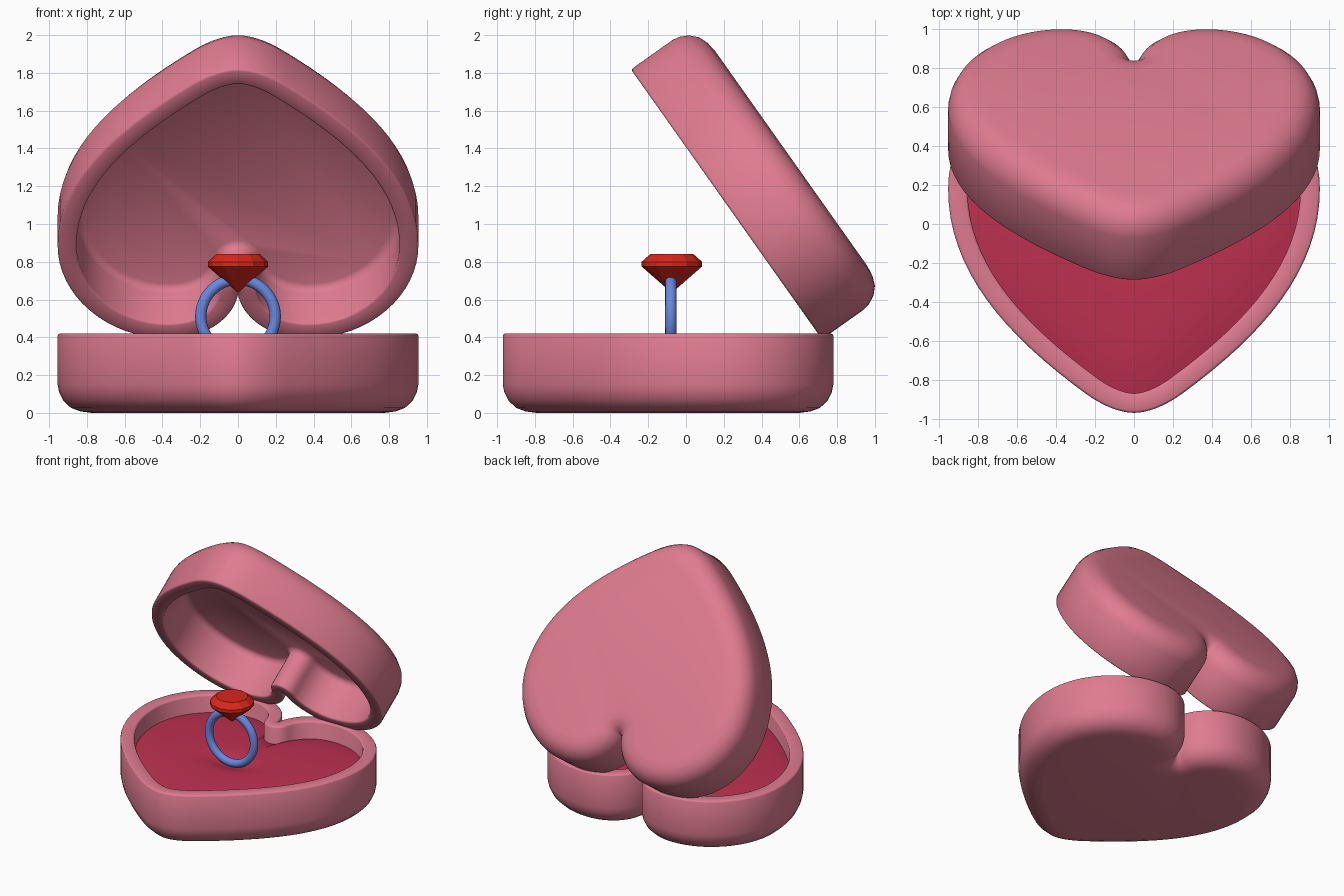
import bpy, bmesh, math
from mathutils import Vector, Matrix
from mathutils.geometry import interpolate_bezier

if "Cube" in bpy.data.objects:
    bpy.data.objects.remove(bpy.data.objects["Cube"])


def material(name, rgb):
    m = bpy.data.materials.new(name)
    m.diffuse_color = (*rgb, 1)
    m.use_nodes = True
    m.node_tree.nodes["Principled BSDF"].inputs["Base Color"].default_value = m.diffuse_color
    return m


PINK = material("pink_shell", (0.74, 0.20, 0.28))
VELVET = material("crimson_velvet", (0.52, 0.03, 0.08))
BLUE = material("blue_metal", (0.14, 0.25, 0.74))
RED = material("red_gem", (0.70, 0.02, 0.01))


def finish(bm, name, mat, smooth=True):
    bmesh.ops.remove_doubles(bm, verts=bm.verts, dist=0.0005)
    bmesh.ops.recalc_face_normals(bm, faces=bm.faces)
    me = bpy.data.meshes.new(name)
    bm.to_mesh(me)
    bm.free()
    me.materials.append(mat)
    ob = bpy.data.objects.new(name, me)
    bpy.context.collection.objects.link(ob)
    if smooth:
        bpy.ops.object.select_all(action='DESELECT')
        ob.select_set(True)
        bpy.context.view_layer.objects.active = ob
        bpy.ops.object.shade_smooth_by_angle(angle=math.radians(40))
    return ob


def heart():
    """Closed heart outline as (point, inward normal) pairs."""
    spans = [((0, .50), (.03, .66), (.17, .78), (.37, .78)),
             ((.37, .78), (.70, .78), (.955, .50), (.955, .18)),
             ((.955, .18), (.955, -.24), (.66, -.57), (.25, -.87)),
             ((.25, -.87), (.16, -.936), (.07, -.97), (0, -.97))]
    pts = []
    for s in spans:
        pts += [p.to_2d() for p in interpolate_bezier(*[Vector((*c, 0)) for c in s], 17)][:-1]
    pts.append(Vector((0, -.97)))
    half = []
    for i, p in enumerate(pts):
        t = (pts[min(i + 1, len(pts) - 1)] - pts[max(i - 1, 0)]).normalized()
        half.append((p, Vector((t.y, -t.x))))
    half[-1] = (half[-1][0], Vector((0, 1)))
    # fan the normals at the cleft so the inset wall is rounded there
    a1 = math.atan2(half[0][1].y, half[0][1].x)
    fan = [-math.pi / 2 + (a1 + math.pi / 2) * k / 5 for k in range(5)]
    half = [(pts[0], Vector((math.cos(a), math.sin(a)))) for a in fan] + half
    flip = Vector((-1, 1))
    return half + [(p * flip, n * flip) for p, n in half[-2:0:-1]]


HEART = heart()


def loft(bm, loops):
    rings = [[bm.verts.new(c) for c in lp] for lp in loops]
    n = len(rings[0])
    for a, b in zip(rings, rings[1:]):
        for i in range(n):
            j = (i + 1) % n
            bm.faces.new((a[i], a[j], b[j], b[i]))
    return rings


# Hollow heart tray: (inset, height) from bottom, over the rim, to inner floor
TRAY = [(.18, 0), (.12, .008), (.07, .027), (.03, .065), (.008, .11), (0, .15), (0, .408),
        (.004, .416), (.012, .42), (.088, .42), (.096, .416), (.1, .408), (.1, .14),
        (.11, .115), (.135, .1)]


def tray(name):
    bm = bmesh.new()
    rings = loft(bm, [[(*(p + n * d), z) for p, n in HEART] for d, z in TRAY])
    bm.faces.new(rings[0])
    bm.faces.new(rings[-1])
    return finish(bm, name, PINK)


tray("box_base")
lid = tray("box_lid")
lid.matrix_world = (Matrix.Translation((0, .72, .39)) @ Matrix.Rotation(math.radians(-54.7), 4, 'X')
                    @ Matrix.Translation((0, -.78, 0)) @ Matrix.Rotation(math.pi, 4, 'Y')
                    @ Matrix.Translation((0, 0, -.42)))

# Domed cushion with a dimple under the ring
C = Vector((0, -.08))
bm = bmesh.new()
loops = []
for k in range(25):
    s = max(1 - k / 24, .002)
    lp = []
    for p, n in HEART:
        q = C + (p + n * .095 - C) * s
        r2 = ((q.x - C.x) / .16) ** 2 + ((q.y - C.y) / .10) ** 2
        lp.append((*q, .28 + .045 * (1 - s ** 4) - .04 * math.exp(-r2)))
    loops.append(lp)
rings = loft(bm, loops)
bm.faces.new(rings[-1])
finish(bm, "cushion", VELVET)

# Ring band
bpy.ops.mesh.primitive_torus_add(major_radius=.197, minor_radius=.03, major_segments=64,
                                 minor_segments=16, location=(0, -.08, .51),
                                 rotation=(math.pi / 2, 0, 0))
band = bpy.context.object
band.name = "ring_band"
band.data.materials.append(BLUE)
bpy.ops.object.shade_smooth_by_angle()

# Faceted gem
bm = bmesh.new()
N = 12
rings = loft(bm, [[(r * math.cos(math.tau * i / N), r * math.sin(math.tau * i / N) - .075, z)
                   for i in range(N)]
                  for r, z in [(.115, .84), (.16, .80), (.16, .775), (.003, .638)]])
bm.faces.new(rings[0])
bm.faces.new(rings[-1])
finish(bm, "gem", RED, smooth=False)
